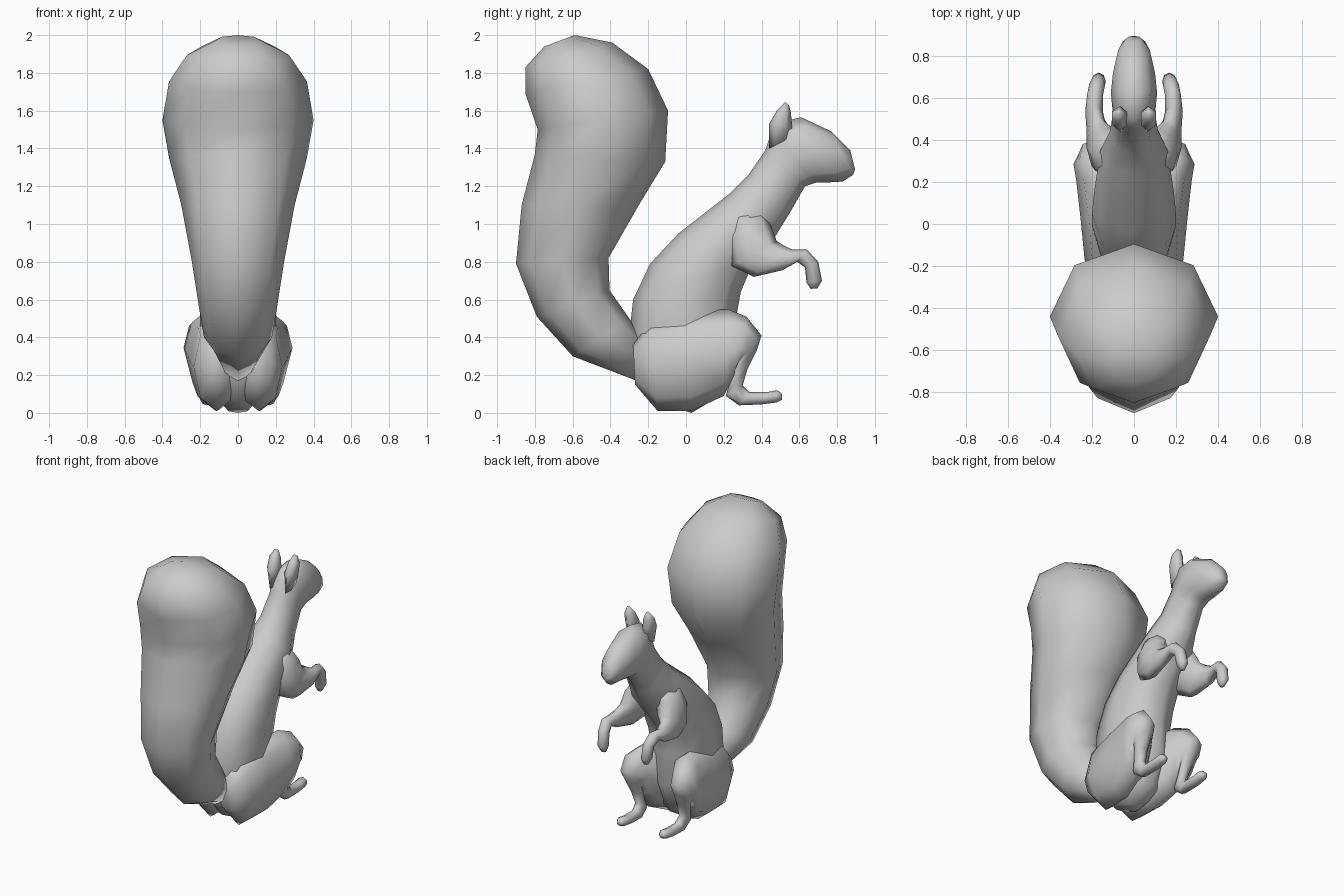
import bpy, bmesh, math
from mathutils import Vector

fur = bpy.data.materials.new("grey_fur")
fur.diffuse_color = (0.6, 0.6, 0.6, 1)


def loft(name, rings, sides=8, mirror=False):
    """Skin elliptical rings: (y, z) of one edge, (y, z) of the other, half width, centre x."""
    bm = bmesh.new()
    loops = []
    for ya, za, yb, zb, w, x in rings:
        mid = Vector((x, (ya + yb) / 2, (za + zb) / 2))
        half = Vector((0, (ya - yb) / 2, (za - zb) / 2))
        loop = []
        for k in range(sides):
            t = 2 * math.pi * k / sides
            loop.append(bm.verts.new(mid + half * math.cos(t) + Vector((w * math.sin(t), 0, 0))))
        loops.append(loop)
    for p, q in zip(loops, loops[1:]):
        for k in range(sides):
            n = (k + 1) % sides
            bm.faces.new((p[k], p[n], q[n], q[k]))
    bm.faces.new(loops[0])
    bm.faces.new(loops[-1])
    bmesh.ops.recalc_face_normals(bm, faces=bm.faces[:])
    for f in bm.faces:
        f.smooth = True
    me = bpy.data.meshes.new(name)
    bm.to_mesh(me)
    bm.free()
    me.materials.append(fur)
    ob = bpy.data.objects.new(name, me)
    bpy.context.collection.objects.link(ob)
    if mirror:
        ob.modifiers.new("mirror", 'MIRROR').use_mirror_merge = False
    return ob


# Bushy tail, from the rump up to the crown
loft("tail", [
    (-.26, .17, -.22, .40, .09, 0),
    (-.60, .30, -.30, .50, .18, 0),
    (-.79, .51, -.405, .65, .21, 0),
    (-.90, .79, -.41, .82, .245, 0),
    (-.87, 1.10, -.25, 1.10, .30, 0),
    (-.80, 1.37, -.11, 1.33, .365, 0),
    (-.785, 1.50, -.095, 1.60, .40, 0),
    (-.85, 1.69, -.20, 1.82, .365, 0),
    (-.85, 1.83, -.39, 1.96, .27, 0),
    (-.75, 1.94, -.59, 2.0, .12, 0)])

# Torso, neck and head in one skin, ending at the nose
loft("body", [
    (-.17, .06, .03, 0, .07, 0),
    (-.28, .20, .18, .09, .16, 0),
    (-.30, .42, .27, .30, .20, 0),
    (-.28, .60, .27, .53, .20, 0),
    (-.19, .79, .29, .64, .20, 0),
    (-.04, .95, .34, .76, .19, 0),
    (.23, 1.16, .47, .93, .16, 0),
    (.33, 1.26, .55, 1.06, .115, 0),
    (.42, 1.39, .63, 1.20, .10, 0),
    (.45, 1.48, .69, 1.22, .105, 0),
    (.50, 1.54, .75, 1.22, .11, 0),
    (.61, 1.565, .83, 1.225, .10, 0),
    (.77, 1.49, .885, 1.26, .075, 0),
    (.87, 1.39, .895, 1.29, .035, 0)])

# Ears
loft("ears", [
    (.44, 1.40, .56, 1.46, .025, .06),
    (.44, 1.53, .56, 1.54, .04, .068),
    (.48, 1.60, .555, 1.59, .036, .074),
    (.525, 1.645, .545, 1.63, .014, .074)], sides=6, mirror=True)

# Arms: shoulder, forearm and drooping paw
loft("arms", [
    (.24, 1.06, .42, 1.05, .06, .09),
    (.22, .92, .45, .99, .09, .12),
    (.24, .78, .48, .91, .08, .145),
    (.36, .72, .51, .89, .05, .175),
    (.51, .755, .56, .865, .042, .19),
    (.59, .80, .64, .865, .038, .185),
    (.63, .77, .70, .80, .038, .175),
    (.638, .69, .72, .70, .034, .168),
    (.66, .657, .695, .658, .016, .165)], mirror=True)

# Hind legs: thigh, shin and foot
loft("hind_legs", [
    (-.28, .36, -.27, .15, .07, .11),
    (-.19, .48, -.15, .01, .125, .11),
    (0, .53, .03, .01, .135, .118),
    (.22, .55, .20, .09, .12, .155),
    (.32, .51, .25, .18, .10, .188),
    (.40, .41, .26, .25, .07, .195),
    (.375, .33, .25, .23, .05, .19),
    (.325, .23, .235, .17, .04, .18),
    (.30, .145, .21, .09, .035, .17),
    (.335, .11, .28, .04, .035, .165),
    (.43, .11, .40, .045, .038, .165),
    (.485, .12, .48, .055, .035, .165),
    (.508, .10, .508, .07, .018, .165)], mirror=True)
